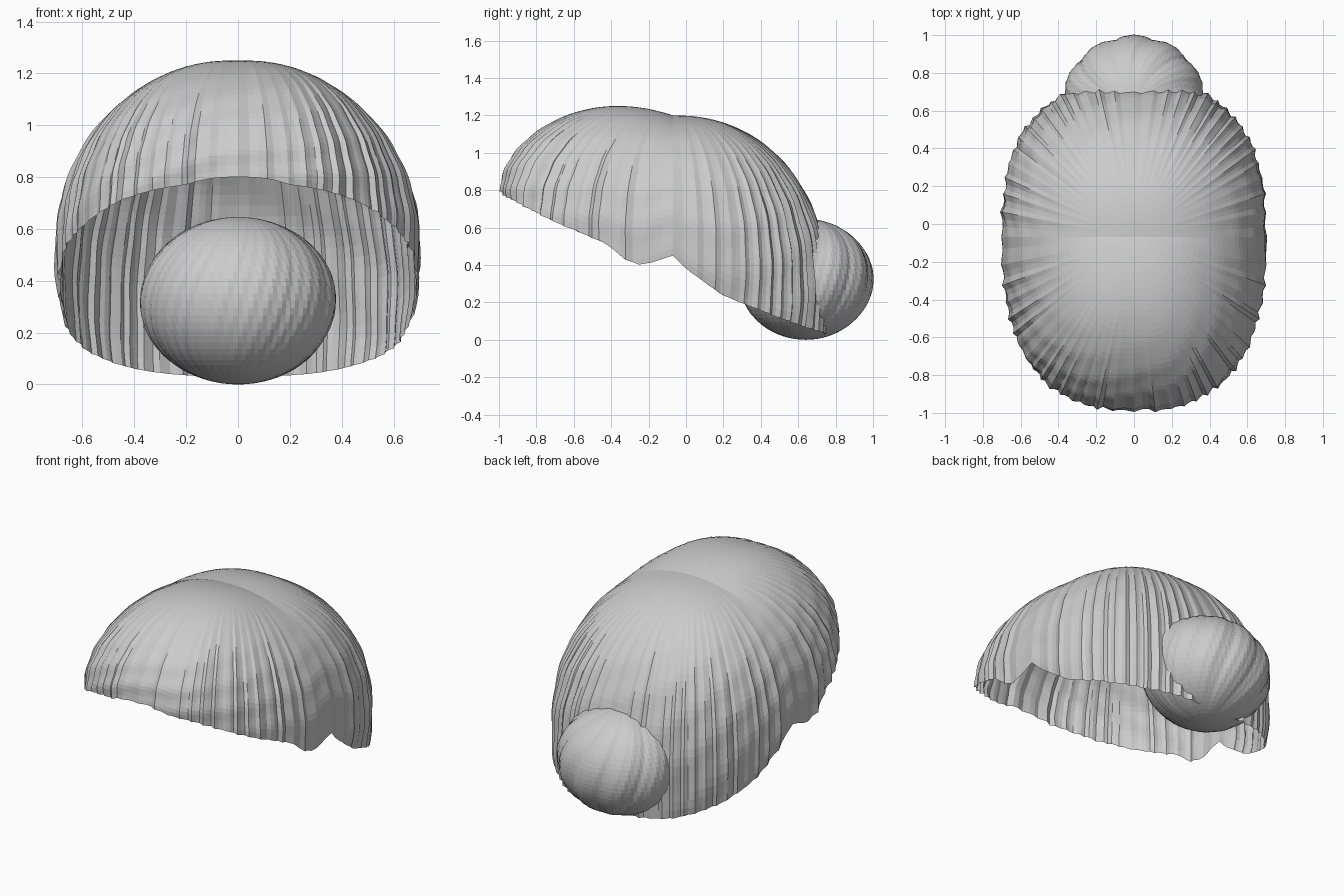
import bpy, bmesh, math, random
from math import sin, cos, pi

random.seed(4)
cube = bpy.data.objects.get("Cube")
if cube:
    bpy.data.objects.remove(cube)

grey = bpy.data.materials.new("light grey hair")
grey.use_nodes = True
colour = (0.6, 0.6, 0.6, 1)
grey.diffuse_color = colour
grey.node_tree.nodes["Principled BSDF"].inputs["Base Color"].default_value = colour


def spow(v, e):
    return math.copysign(abs(v) ** e, v)


def lerp_path(points, v):
    """Height of a piecewise straight line at v."""
    if v <= points[0][0]:
        return points[0][1]
    for (a, za), (b, zb) in zip(points, points[1:]):
        if v <= b:
            return za + (zb - za) * (v - a) / (b - a)
    return points[-1][1]


def make_surface(name, segments, rings, point, closed_bottom):
    """Skin a polar grid whose vertices come from point(segment, ring fraction)."""
    bm = bmesh.new()
    top = bm.verts.new(point(0, 0))
    last = rings if closed_bottom else rings + 1
    rows = [[bm.verts.new(point(i, j / rings)) for i in range(segments)]
            for j in range(1, last)]
    for i in range(segments):
        k = (i + 1) % segments
        bm.faces.new((top, rows[0][i], rows[0][k]))
        for upper, lower in zip(rows, rows[1:]):
            bm.faces.new((upper[i], lower[i], lower[k], upper[k]))
    if closed_bottom:
        base = bm.verts.new(point(0, 1))
        for i in range(segments):
            bm.faces.new((rows[-1][i], base, rows[-1][(i + 1) % segments]))
    mesh = bpy.data.meshes.new(name)
    bm.to_mesh(mesh)
    bm.free()
    mesh.materials.append(grey)
    obj = bpy.data.objects.new(name, mesh)
    bpy.context.collection.objects.link(obj)
    return obj


# Hair cap: open dome with a high fringe, ear tabs and a low nape
RIM = [(-1, .83), (-.97, .77), (-.7, .63), (-.42, .51), (-.33, .43), (-.25, .40),
       (-.15, .42), (-.08, .46), (0, .38), (.2, .24), (.5, .12), (.76, .03)]
CROWN_Y, CROWN_Z = -.07, 1.2
SEGMENTS = 192
strand = [random.uniform(-.007, .007) for _ in range(SEGMENTS)]


def cap_point(i, f):
    a = 2 * pi * i / SEGMENTS
    s = sin(a)
    # plan outline, longer towards the front
    ex = .70 * spow(cos(a), .79)
    ey = (.83 if s > 0 else .915) * spow(s, .79)
    mid = .52 - .30 * s if s > 0 else .52 + .28 * s * s
    height = CROWN_Z - mid
    rim_z = lerp_path(RIM, CROWN_Y + ey)
    end = math.acos(max(-1, min(1, spow((rim_z - mid) / height, 1.1))))
    phi = end * f
    t = abs(sin(phi)) ** .91
    z = mid + height * spow(cos(phi), .91)
    # fuller forehead
    z += .3 * t * (1 - t) * max(0, -s) ** .7
    # strand ridges growing from the crown, with fine waves down each lock
    ridge = .008 * cos(64 * a) + strand[i] + .004 * sin(40 * f + 9 * a)
    r = t * (1 + ridge * min(1, 1.5 * f))
    return (ex * r, CROWN_Y + ey * r, z)


make_surface("hair_cap", SEGMENTS, 36, cap_point, False)

# Bun: twisted lobes around an upright axis
BUN_SEGMENTS = 120


def bun_point(i, f):
    a = 2 * pi * i / BUN_SEGMENTS
    phi = pi * f
    twist = a + .9 * (f - .5)
    back = .5 + .5 * sin(a)
    lobe = (.012 + .035 * back) * (abs(cos(5.5 * (twist - pi / 2))) - .6)
    r = sin(phi) * (1 + lobe + .006 * cos(40 * twist))
    return (.375 * r * cos(a), .64 + .355 * r * sin(a), .323 + .323 * cos(phi))


make_surface("hair_bun", BUN_SEGMENTS, 36, bun_point, True)
